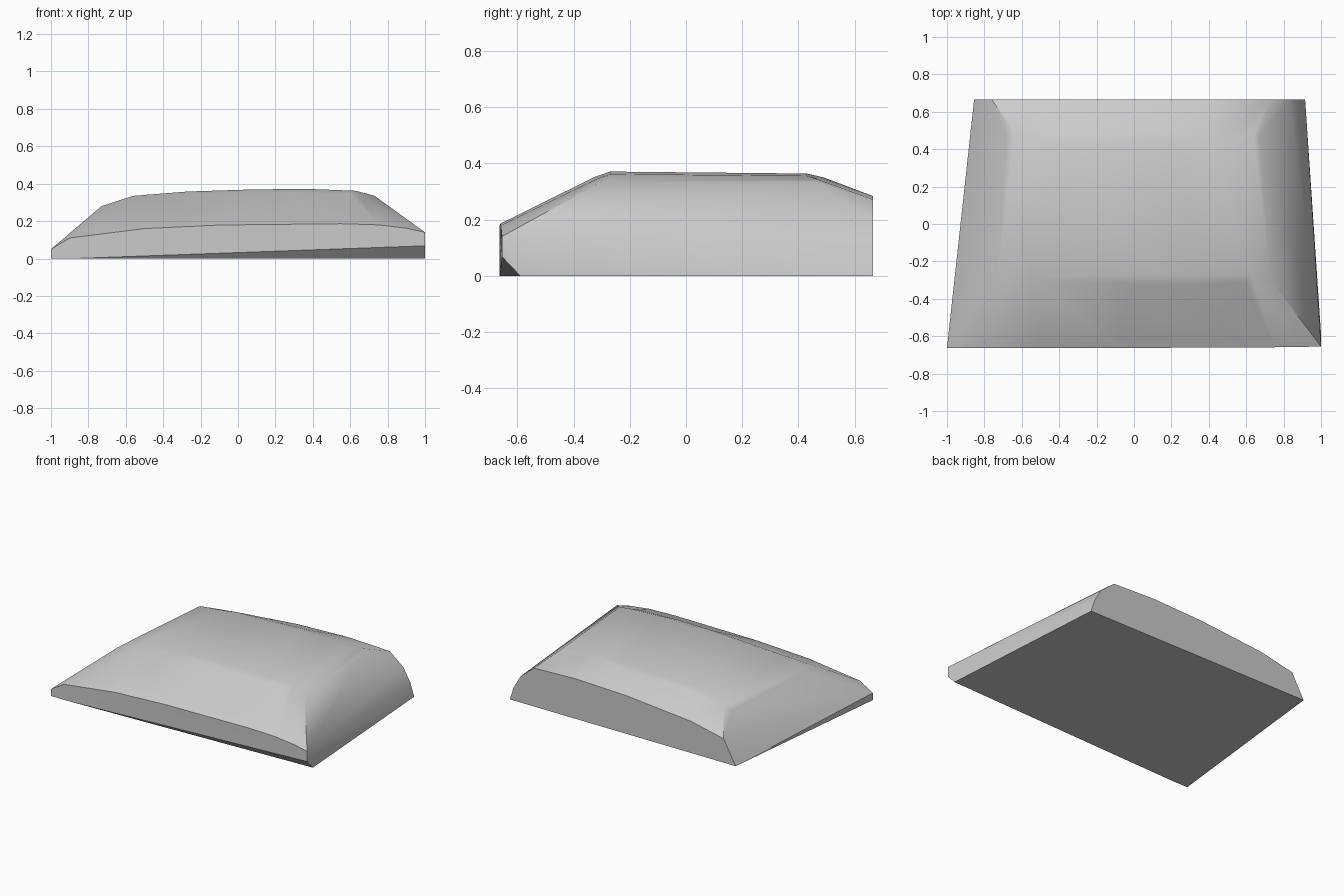
import bpy, bmesh

if "Cube" in bpy.data.objects:
    bpy.data.objects.remove(bpy.data.objects["Cube"])

# Cross-sections along y, each listed as (x, y, z) from left to right
front_face = [(-1, -.663, 0), (-1, -.663, .05), (-.9, -.663, .11), (-.5, -.663, .16),
              (-.1, -.663, .179), (.55, -.66, .186), (.75, -.659, .18),
              (.9, -.657, .162), (1, -.655, .14), (1, -.655, .068)]
# Bottom edge of the slanted undercut below the front face
undercut = [(-.88, -.663, 0), (1, -.59, 0)]
front_ridge = [(-.73, -.30, .28), (-.56, -.30, .335), (0, -.32, .352),
               (.3, -.325, .352), (.6, -.315, .346), (.73, -.30, .335)]
crown_front = [(-.27, -.27, .358), (.1, -.27, .37), (.4, -.27, .371), (.63, -.27, .362)]
crown_back = [(-.4, .43, .347), (.2, .43, .364), (.4, .43, .364), (.6, .43, .356)]
back_ridge = [(-.68, .46, .268), (-.64, .49, .293), (-.37, .47, .335),
              (.2, .49, .35), (.64, .47, .343), (.67, .46, .333)]
back_face = [(-.855, .665, 0), (-.76, .665, .17), (-.5, .665, .225), (0, .665, .27),
             (.4, .665, .284), (.725, .665, .272), (.83, .665, .187),
             (.885, .665, .094), (.915, .665, 0)]

# Skin the sections into one closed faceted body
bm = bmesh.new()
for section in (front_face, undercut, front_ridge, crown_front, crown_back, back_ridge, back_face):
    for point in section:
        bm.verts.new(point)
hull = bmesh.ops.convex_hull(bm, input=bm.verts[:])
loose = {g for g in hull["geom_interior"] + hull["geom_unused"] if isinstance(g, bmesh.types.BMVert)}
bmesh.ops.delete(bm, geom=list(loose), context='VERTS')
bmesh.ops.dissolve_limit(bm, angle_limit=0.01, verts=bm.verts[:], edges=bm.edges[:])
bmesh.ops.recalc_face_normals(bm, faces=bm.faces[:])

mesh = bpy.data.meshes.new("bevelled_slab")
bm.to_mesh(mesh)
bm.free()
slab = bpy.data.objects.new("bevelled_slab", mesh)
bpy.context.collection.objects.link(slab)

# Soft top facets, crisp rim
bpy.context.view_layer.objects.active = slab
slab.select_set(True)
bpy.ops.object.shade_smooth_by_angle(angle=0.5)
